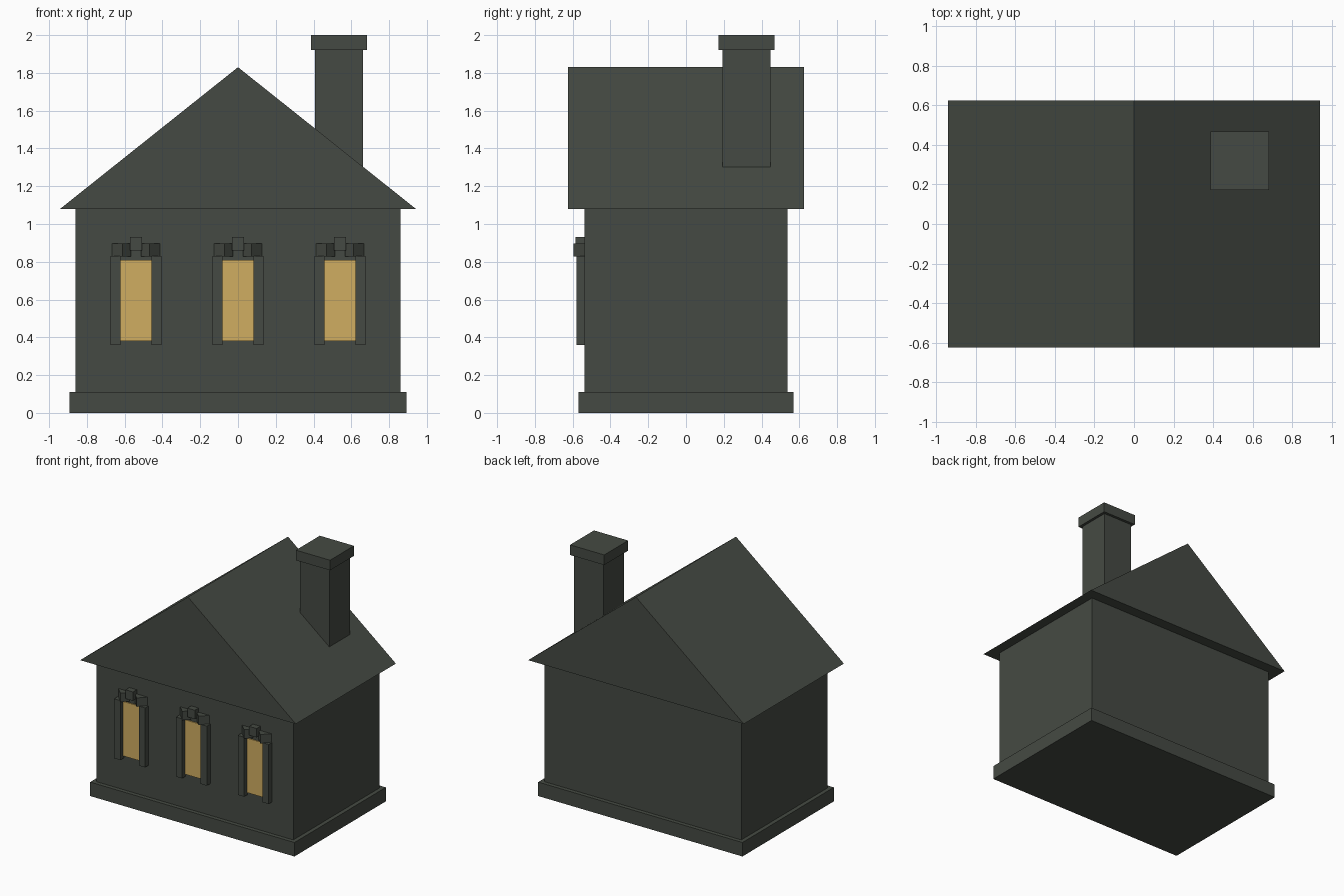
import bpy, bmesh, math

if "Cube" in bpy.data.objects:
    bpy.data.objects.remove(bpy.data.objects["Cube"])


def material(name, rgb):
    m = bpy.data.materials.new(name)
    m.diffuse_color = (*rgb, 1.0)
    m.use_nodes = True
    m.node_tree.nodes["Principled BSDF"].inputs["Base Color"].default_value = m.diffuse_color
    return m


STONE = material("dark_green_stone", (0.0595, 0.0685, 0.0561))
GLOW = material("warm_window", (0.631, 0.423, 0.119))


def finish(name, bm, mat):
    bmesh.ops.recalc_face_normals(bm, faces=bm.faces)
    mesh = bpy.data.meshes.new(name)
    bm.to_mesh(mesh)
    bm.free()
    mesh.materials.append(mat)
    ob = bpy.data.objects.new(name, mesh)
    bpy.context.scene.collection.objects.link(ob)
    return ob


def box(name, lo, hi, mat=STONE, yaw=0.0):
    """Box from its low corner to its high corner, turned about its own centre."""
    bm = bmesh.new()
    bmesh.ops.create_cube(bm, size=1)
    bmesh.ops.scale(bm, vec=[b - a for a, b in zip(lo, hi)], verts=bm.verts)
    ob = finish(name, bm, mat)
    ob.location = [(a + b) / 2 for a, b in zip(lo, hi)]
    ob.rotation_euler.z = yaw
    return ob


# Plinth and walls
box("plinth", (-0.892, -0.57, 0), (0.892, 0.57, 0.11))
box("walls", (-0.86, -0.538, 0.11), (0.86, 0.538, 1.08))

# Gabled roof: triangle profile pushed along y
bm = bmesh.new()
profile = [(-0.942, 1.08), (0.942, 1.08), (0, 1.83)]
face = bm.faces.new([bm.verts.new((x, -0.624, z)) for x, z in profile])
new = bmesh.ops.extrude_face_region(bm, geom=[face])["geom"]
bmesh.ops.translate(bm, vec=(0, 1.248, 0),
                    verts=[v for v in new if isinstance(v, bmesh.types.BMVert)])
# the extrusion keeps the first face, so the prism is closed
if not face.is_valid or len(bm.faces) < 5:
    bmesh.ops.holes_fill(bm, edges=bm.edges)
finish("roof", bm, STONE)

# Chimney and its cap
box("chimney", (0.407, 0.192, 1.2), (0.663, 0.448, 1.92))
box("chimney_cap", (0.386, 0.171, 1.92), (0.684, 0.469, 2.0))

# Three front windows, each with side posts and three arch stones
for i, cx in enumerate((-0.54, 0.0, 0.54), 1):
    box(f"window_pane_{i}", (cx - 0.081, -0.546, 0.38), (cx + 0.081, -0.537, 0.81), GLOW)
    for side, s in (("left", -1), ("right", 1)):
        x = cx + s * 0.108
        box(f"window_post_{side}_{i}", (x - 0.027, -0.581, 0.36), (x + 0.027, -0.50, 0.83))
    for n, a in enumerate((45, 90, 135), 1):
        r = math.radians(a)
        x, z = cx + 0.113 * math.cos(r), 0.782 + 0.113 * math.sin(r)
        box(f"arch_stone_{n}_{i}", (x - 0.045, -0.585, z - 0.035),
            (x + 0.045, -0.495, z + 0.035), yaw=r).scale.y = 0.72
